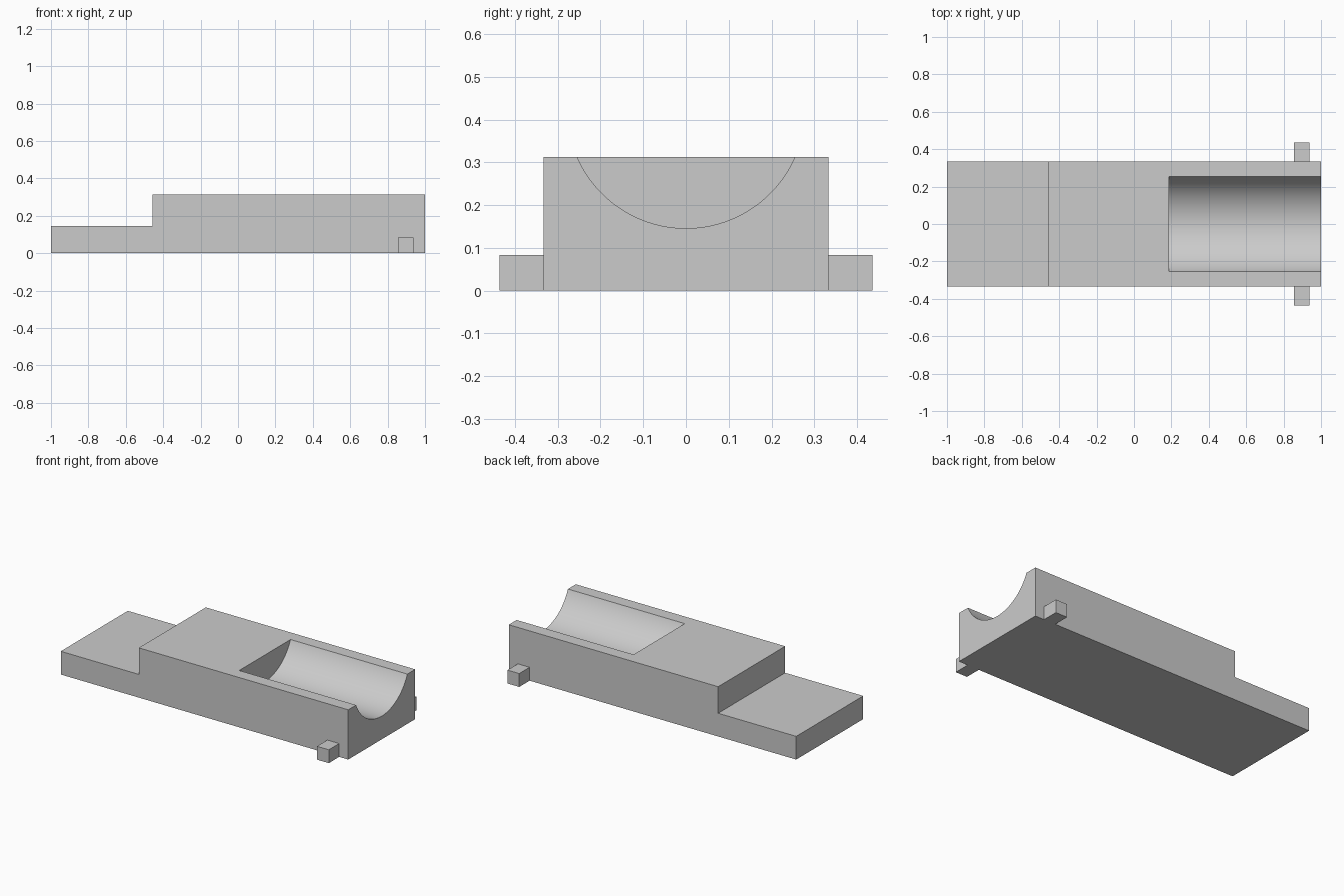
import bpy
import bmesh
import math
from mathutils import Matrix, Vector

cube = bpy.data.objects.get("Cube")
if cube:
    bpy.data.objects.remove(cube, do_unlink=True)

grey = bpy.data.materials.new("light_grey")
grey.use_nodes = True
grey.diffuse_color = (0.6, 0.6, 0.6, 1)
grey.node_tree.nodes["Principled BSDF"].inputs["Base Color"].default_value = (0.6, 0.6, 0.6, 1)


def make_object(name, bm):
    bmesh.ops.recalc_face_normals(bm, faces=bm.faces)
    mesh = bpy.data.meshes.new(name)
    bm.to_mesh(mesh)
    bm.free()
    mesh.materials.append(grey)
    obj = bpy.data.objects.new(name, mesh)
    bpy.context.collection.objects.link(obj)
    return obj


def extrude_profile(name, points, direction):
    bm = bmesh.new()
    face = bm.faces.new([bm.verts.new(p) for p in points])
    result = bmesh.ops.extrude_face_region(bm, geom=[face], use_keep_orig=True)
    verts = [v for v in result["geom"] if isinstance(v, bmesh.types.BMVert)]
    bmesh.ops.translate(bm, vec=Vector(direction), verts=verts)
    return make_object(name, bm)


HALF_WIDTH = 0.333
STEP_X, LOW, HIGH = -0.457, 0.146, 0.313

# Stepped body: low tongue and high block
outline = [(-1, 0), (1, 0), (1, HIGH), (STEP_X, HIGH), (STEP_X, LOW), (-1, LOW)]
body = extrude_profile("stepped_body", [(x, -HALF_WIDTH, z) for x, z in outline],
                       (0, 2 * HALF_WIDTH, 0))

# Round trough cut into the top, open at the end
RADIUS, TROUGH_START = 0.278, 0.187
ring = [i * math.tau / 128 for i in range(128)]
cutter = extrude_profile(
    "trough_cutter",
    [(TROUGH_START, RADIUS * math.sin(a), LOW + RADIUS - RADIUS * math.cos(a)) for a in ring],
    (1, 0, 0))
cutter.hide_render = True

cut = body.modifiers.new("trough", "BOOLEAN")
cut.operation = "DIFFERENCE"
cut.solver = "EXACT"
cut.object = cutter
bpy.ops.object.select_all(action="DESELECT")
bpy.context.view_layer.objects.active = body
body.select_set(True)
bpy.ops.object.modifier_apply(modifier=cut.name)
bpy.data.objects.remove(cutter, do_unlink=True)
bpy.ops.object.shade_smooth_by_angle(angle=math.radians(30))

# Square side pegs near the open end
PEG_SIZE = Vector((0.082, 0.103, 0.084))
for name, side in (("front_peg", -1), ("back_peg", 1)):
    bm = bmesh.new()
    centre = Vector((0.896, side * (HALF_WIDTH + PEG_SIZE.y / 2), PEG_SIZE.z / 2))
    bmesh.ops.create_cube(bm, size=1,
                          matrix=Matrix.Translation(centre) @ Matrix.Diagonal(PEG_SIZE.to_4d()))
    make_object(name, bm)
